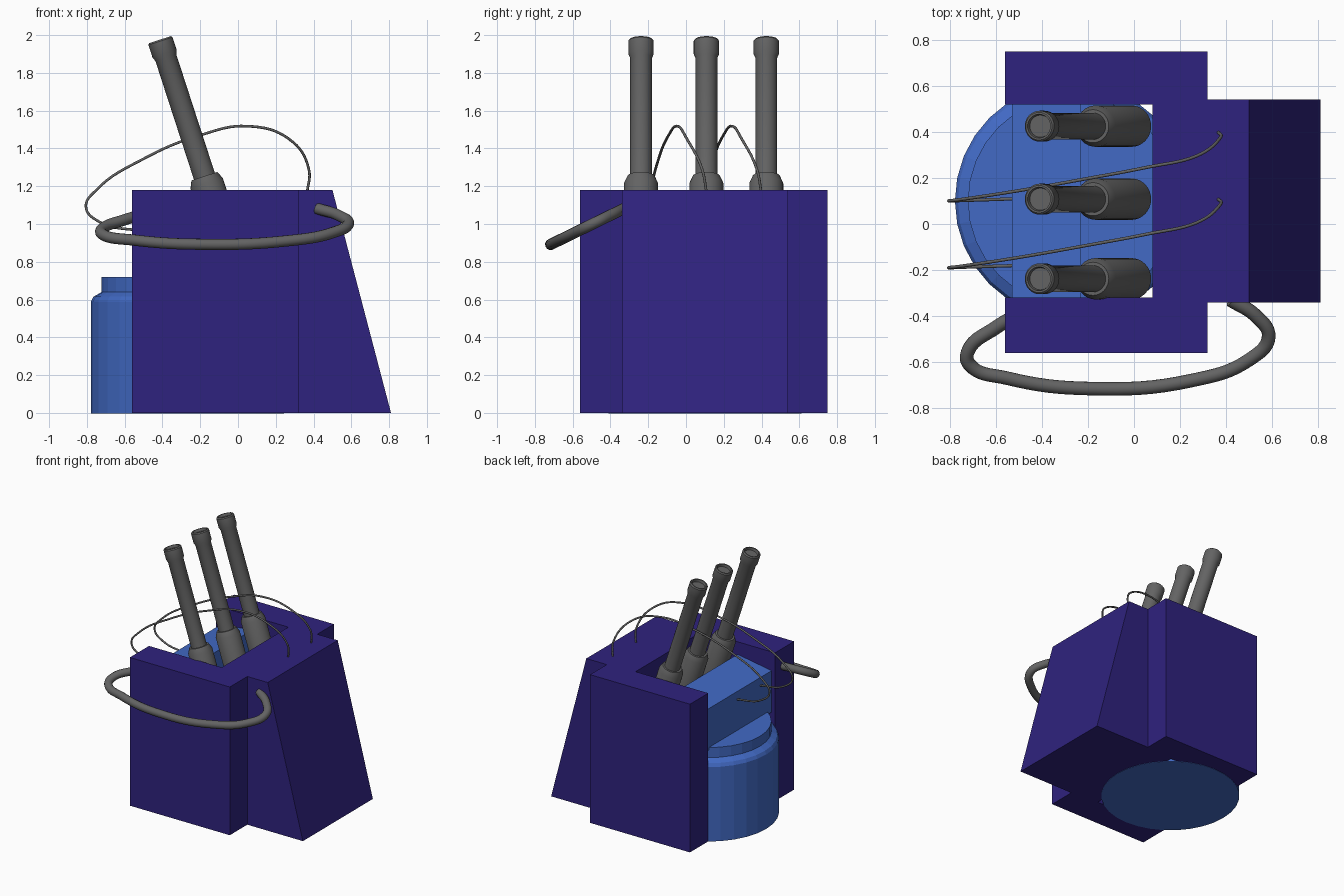
import bpy, bmesh, math
from mathutils import Vector, Matrix

cube = bpy.data.objects.get("Cube")
if cube:
    bpy.data.objects.remove(cube, do_unlink=True)


def material(name, rgb):
    m = bpy.data.materials.new(name)
    m.use_nodes = True
    m.diffuse_color = (*rgb, 1)
    m.node_tree.nodes["Principled BSDF"].inputs["Base Color"].default_value = (*rgb, 1)
    return m


NAVY = material("navy", (0.028, 0.016, 0.21))
BLUE = material("blue", (0.054, 0.144, 0.56))
GREY = material("grey", (0.125, 0.125, 0.125))


def finish(name, bm, mat):
    bmesh.ops.recalc_face_normals(bm, faces=bm.faces)
    mesh = bpy.data.meshes.new(name)
    bm.to_mesh(mesh)
    bm.free()
    mesh.materials.append(mat)
    ob = bpy.data.objects.new(name, mesh)
    bpy.context.collection.objects.link(ob)
    return ob


def prism(name, outline, y0, y1, mat):
    """Extrude an x-z outline along y."""
    bm = bmesh.new()
    face = bm.faces.new([bm.verts.new((x, y0, z)) for x, z in outline])
    new = bmesh.ops.extrude_face_region(bm, geom=[face])["geom"]
    verts = [v for v in new if isinstance(v, bmesh.types.BMVert)]
    bmesh.ops.translate(bm, verts=verts, vec=(0, y1 - y0, 0))
    return finish(name, bm, mat)


def lathe(name, profile, mat, segments=32):
    """Revolve a radius-height profile about z, capping both ends."""
    bm = bmesh.new()
    rings = []
    for r, z in profile:
        rings.append([bm.verts.new((r * math.cos(a), r * math.sin(a), z))
                      for a in (math.tau * i / segments for i in range(segments))])
    for low, high in zip(rings, rings[1:]):
        for i in range(segments):
            j = (i + 1) % segments
            bm.faces.new((low[i], low[j], high[j], high[i]))
    bm.faces.new(rings[0])
    bm.faces.new(rings[-1])
    return finish(name, bm, mat)


def smooth(ob):
    bpy.ops.object.select_all(action='DESELECT')
    ob.select_set(True)
    bpy.context.view_layer.objects.active = ob
    bpy.ops.object.shade_smooth_by_angle(angle=math.radians(35))


def cable(name, points, radius):
    """Round tube along a smooth path."""
    cu = bpy.data.curves.new(name, 'CURVE')
    cu.dimensions = '3D'
    cu.bevel_depth = radius
    cu.bevel_resolution = 4
    cu.resolution_u = 8
    cu.use_fill_caps = True
    sp = cu.splines.new('BEZIER')
    sp.bezier_points.add(len(points) - 1)
    for bp, p in zip(sp.bezier_points, points):
        bp.co = p
        bp.handle_left_type = bp.handle_right_type = 'AUTO'
    cu.materials.append(GREY)
    ob = bpy.data.objects.new(name, cu)
    bpy.context.collection.objects.link(ob)
    return ob


# Housing: two side walls and a sloping central block
TOP = 1.18
wall = [(-0.56, 0), (0.32, 0), (0.32, TOP), (-0.56, TOP)]
prism("front_wall", wall, -0.56, -0.32, NAVY)
prism("back_wall", wall, 0.52, 0.75, NAVY)
prism("sloped_block", [(0.08, 0), (0.81, 0), (0.5, TOP), (0.08, TOP)], -0.34, 0.54, NAVY)

# Round tank with a stepped shoulder
tank = lathe("tank", [(0.511, -0.002), (0.511, 0.59), (0.498, 0.615), (0.455, 0.64),
                      (0.455, 0.72)], BLUE)
tank.location = (-0.267, 0.1, 0)

# Block above the tank, between the walls
prism("tank_block", [(-0.53, 0.7), (-0.23, 0.7), (-0.23, 1.08), (-0.53, 1.03)],
      -0.33, 0.53, BLUE)

# Three tilted barrels with collars and recessed muzzles
tilt = Matrix.Rotation(math.radians(-18), 4, 'Y')
barrel_profile = [(0.09, -1.3), (0.09, -0.80), (0.072, -0.76), (0.058, -0.76),
                  (0.058, -0.1), (0.067, -0.08), (0.067, -0.008), (0.06, 0),
                  (0.052, 0), (0.048, -0.02)]
for label, y in (("front", -0.238), ("middle", 0.108), ("back", 0.425)):
    ob = lathe(label + "_barrel", barrel_profile, GREY)
    ob.data.transform(tilt)
    ob.location = (-0.413, y, 1.976)
    smooth(ob)

# Thick hose looping round the front, lying in a sloping plane
hose = [(0.42, -0.33), (0.53, -0.40), (0.585, -0.49), (0.5, -0.59), (0.25, -0.68),
        (-0.19, -0.715), (-0.55, -0.67), (-0.715, -0.61), (-0.72, -0.55),
        (-0.6, -0.45), (-0.48, -0.38)]
cable("hose", [(x, y, 0.89 + 0.49 * (y + 0.72)) for x, y in hose], 0.03)

# Two thin wires arching from the housing top to the tank block
wire = [(0.365, 0.4, 1.16), (0.375, 0.375, 1.29), (0.27, 0.295, 1.45),
        (0.05, 0.245, 1.518), (-0.2, 0.198, 1.47), (-0.5, 0.145, 1.345),
        (-0.75, 0.107, 1.18), (-0.805, 0.1, 1.09), (-0.74, 0.102, 1.015),
        (-0.5, 0.11, 0.96)]
for label, shift in (("back", 0), ("front", -0.29)):
    cable(label + "_wire", [(x, y + shift, z) for x, y, z in wire], 0.007)
